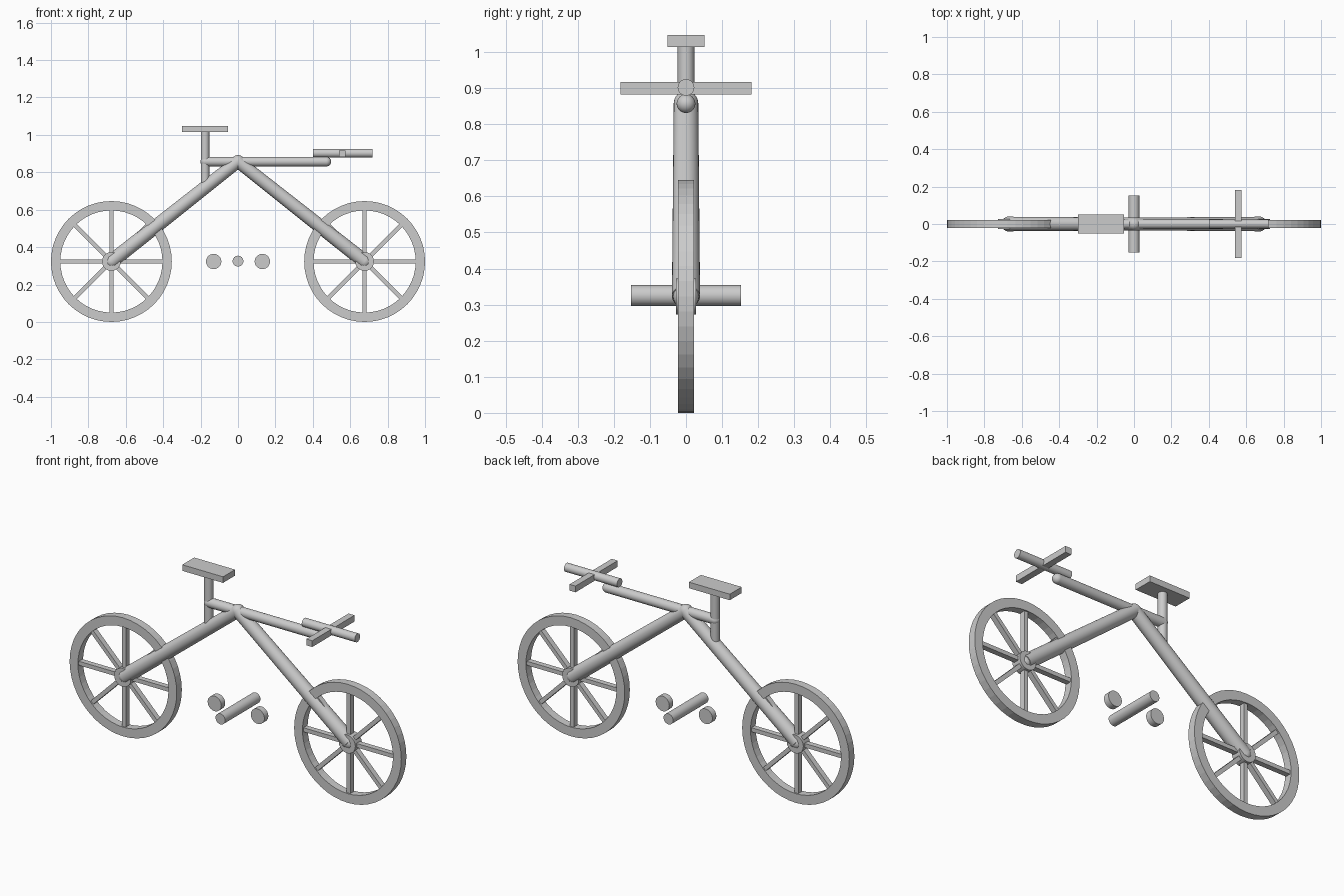
import bpy, math
from mathutils import Vector

if "Cube" in bpy.data.objects:
    bpy.data.objects.remove(bpy.data.objects["Cube"])

HUB_Z = 0.323
HUB_X = 0.677
APEX = Vector((0, 0, 0.858))


def smooth(ob):
    bpy.context.view_layer.objects.active = ob
    ob.select_set(True)
    bpy.ops.object.shade_smooth_by_angle(angle=math.radians(35))
    ob.select_set(False)


def tube(name, a, b, r1, r2=None, sides=32):
    """Straight (optionally tapered) tube from a to b."""
    a, b = Vector(a), Vector(b)
    d = b - a
    bpy.ops.mesh.primitive_cone_add(
        vertices=sides, radius1=r1, radius2=r1 if r2 is None else r2, depth=d.length,
        location=(a + b) / 2, rotation=d.to_track_quat('Z', 'Y').to_euler())
    ob = bpy.context.object
    ob.name = name
    smooth(ob)
    return ob


def ball(name, p, r):
    bpy.ops.mesh.primitive_uv_sphere_add(segments=24, ring_count=16, radius=r, location=p)
    bpy.context.object.name = name
    smooth(bpy.context.object)


def box(name, loc, size, rot=(0, 0, 0)):
    bpy.ops.mesh.primitive_cube_add(size=1, location=loc, rotation=rot)
    ob = bpy.context.object
    ob.name = name
    ob.scale = size
    return ob


def rim(name, x, outer, inner, half, n=48):
    """Rectangular-section ring around the y axis."""
    section = [(outer, -half), (outer, half), (inner, half), (inner, -half)]
    verts = [(x + r * math.cos(2 * math.pi * i / n), y, HUB_Z + r * math.sin(2 * math.pi * i / n))
             for i in range(n) for r, y in section]
    faces = [(4 * i + j, 4 * i + (j + 1) % 4,
              4 * ((i + 1) % n) + (j + 1) % 4, 4 * ((i + 1) % n) + j)
             for i in range(n) for j in range(4)]
    me = bpy.data.meshes.new(name)
    me.from_pydata(verts, [], faces)
    ob = bpy.data.objects.new(name, me)
    bpy.context.collection.objects.link(ob)


for side, s in (("rear", -1), ("front", 1)):
    x = s * HUB_X
    hub = (x, 0, HUB_Z)
    # Wheel: rim, hub and eight spokes made of four crossing bars
    rim(side + "_rim", x, 0.323, 0.273, 0.022)
    tube(side + "_hub", (x, -0.028, HUB_Z), (x, 0.028, HUB_Z), 0.05)
    for i in range(4):
        box(f"{side}_spoke_{i + 1}", hub, (0.56, 0.03, 0.022), (0, i * math.pi / 4, 0))
    # Sloping frame leg with rounded end
    tube(side + "_leg", hub, APEX, 0.039, 0.034)
    ball(side + "_leg_end", hub, 0.036)
    # Pedal disc
    tube(side + "_pedal_disc", (s * 0.13, -0.017, HUB_Z), (s * 0.13, 0.017, HUB_Z), 0.041)

# Frame apex and top bar
ball("apex_joint", APEX, 0.034)
tube("top_bar", (-0.175, 0, 0.857), (0.472, 0, 0.857), 0.026)
ball("top_bar_rear_end", (-0.175, 0, 0.857), 0.026)
ball("top_bar_front_end", (0.472, 0, 0.857), 0.026)

# Seat and post
tube("seat_post", (-0.176, 0, 0.72), (-0.176, 0, 1.02), 0.023)
box("seat", (-0.177, 0, 1.031), (0.246, 0.103, 0.033))

# Handlebar stem and cross bar
tube("handlebar_stem", (0.4, 0, 0.902), (0.72, 0, 0.902), 0.023)
box("handlebar", (0.557, 0, 0.9), (0.036, 0.364, 0.034))

# Pedal axle
tube("pedal_axle", (0, -0.152, HUB_Z + 0.002), (0, 0.152, HUB_Z + 0.002), 0.029)
